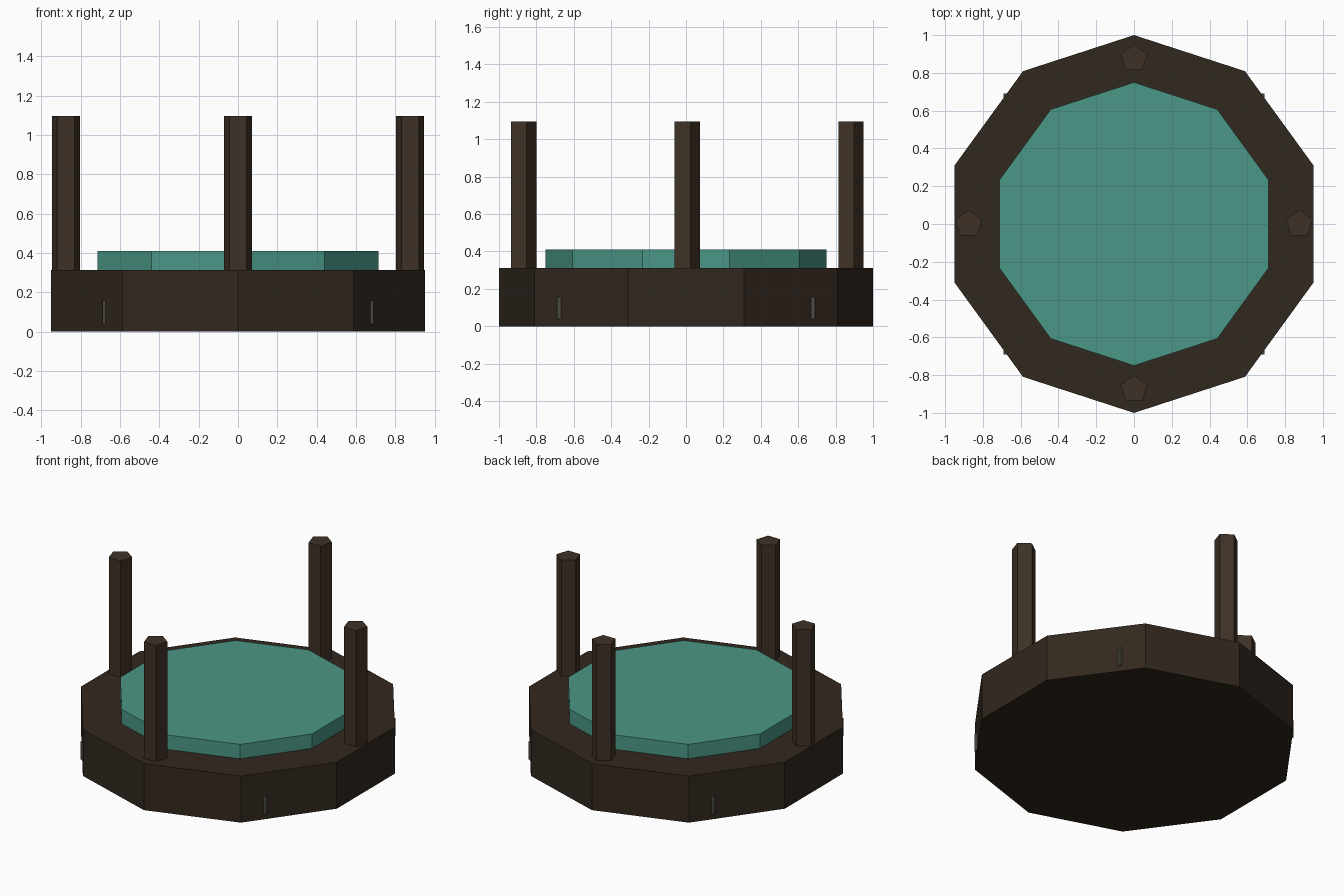
import bpy
from math import pi

if "Cube" in bpy.data.objects:
    bpy.data.objects.remove(bpy.data.objects["Cube"])


def material(name, color):
    m = bpy.data.materials.new(name)
    m.diffuse_color = (*color, 1)
    m.use_nodes = True
    m.node_tree.nodes["Principled BSDF"].inputs["Base Color"].default_value = m.diffuse_color
    return m


def prism(name, sides, radius, x, y, z0, z1, mat):
    """Flat-sided upright prism with one corner pointing to +y."""
    bpy.ops.mesh.primitive_cylinder_add(vertices=sides, radius=radius, depth=z1 - z0,
                                        location=(x, y, (z0 + z1) / 2))
    ob = bpy.context.object
    ob.name = name
    ob.data.materials.append(mat)
    return ob


dark_wood = material("dark_wood", (0.031, 0.021, 0.013))
post_wood = material("post_wood", (0.049, 0.031, 0.019))
water_teal = material("water_teal", (0.068, 0.31, 0.24))
dull_metal = material("dull_metal", (0.07, 0.07, 0.055))

# Ten-sided tub and the raised water slab
prism("tub_base", 10, 1.0, 0, 0, 0, 0.313, dark_wood)
prism("water_surface", 10, 0.75, 0, 0, 0.30, 0.41, water_teal)

# Four five-sided posts on the rim
R = 0.875
for name, x, y in (("right_post", R, 0), ("left_post", -R, 0),
                   ("back_post", 0, R), ("front_post", 0, -R)):
    prism(name, 5, 0.075, x, y, 0.30, 1.095, post_wood)

# Four blocks sunk into the sides, only their outer corner edge showing
for sx, side in ((1, "right"), (-1, "left")):
    for sy, end in ((1, "back"), (-1, "front")):
        bpy.ops.mesh.primitive_cube_add(size=0.12, location=(sx * 0.63, sy * 0.63, 0.098))
        block = bpy.context.object
        block.name = f"{end}_{side}_block"
        block.data.materials.append(dull_metal)
